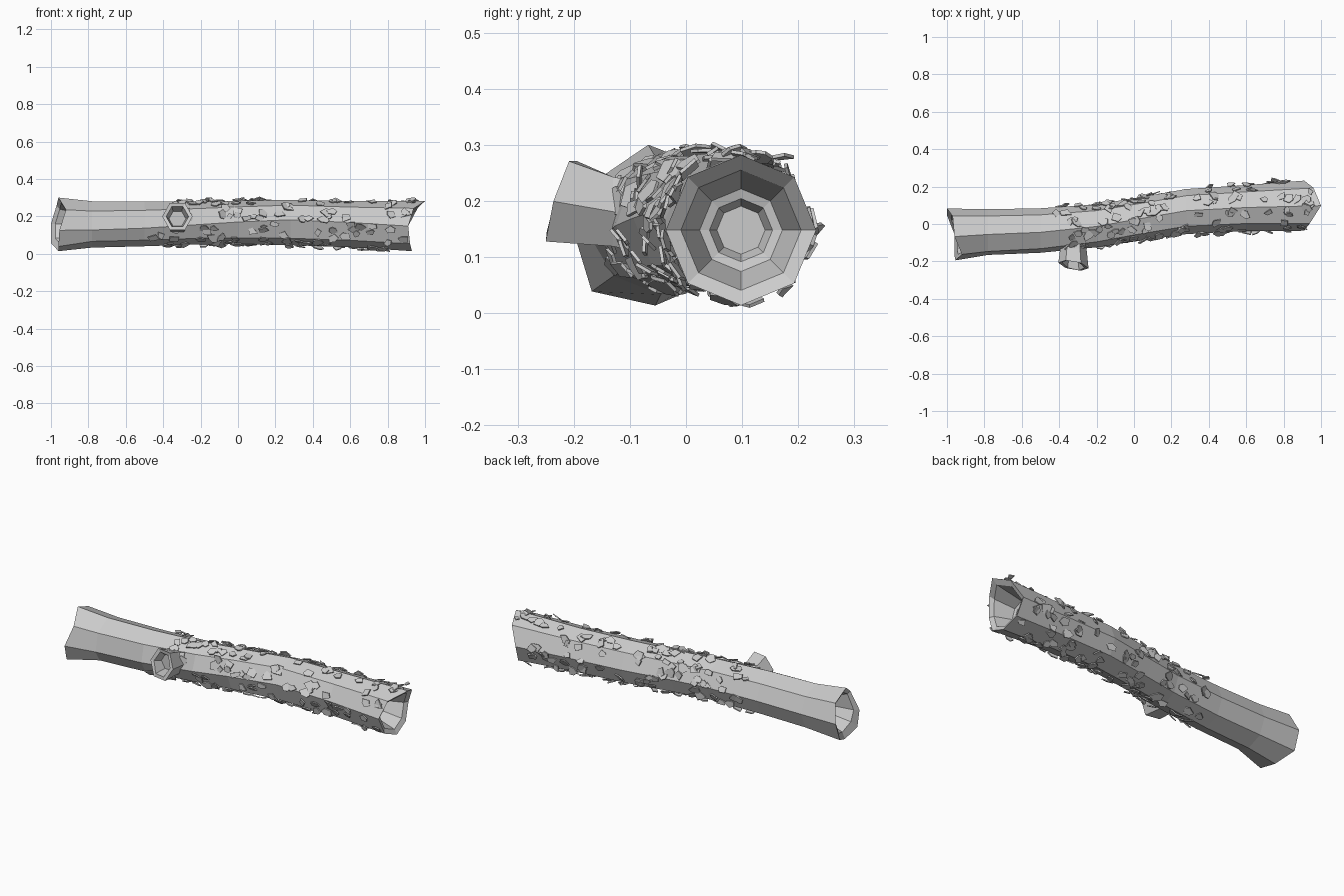
import bpy, bmesh, math, random
from mathutils import Vector, Matrix

random.seed(7)
if "Cube" in bpy.data.objects:
    bpy.data.objects.remove(bpy.data.objects["Cube"])

grey = bpy.data.materials.new("bark grey")
grey.use_nodes = True
grey.diffuse_color = (0.6, 0.6, 0.6, 1)
grey.node_tree.nodes["Principled BSDF"].inputs["Base Color"].default_value = (0.6, 0.6, 0.6, 1)


def finish(name, bm):
    mesh = bpy.data.meshes.new(name)
    bm.to_mesh(mesh)
    bm.free()
    mesh.materials.append(grey)
    obj = bpy.data.objects.new(name, mesh)
    bpy.context.collection.objects.link(obj)


def loft(name, rings):
    """Skin a list of equal rings and close both ends."""
    bm = bmesh.new()
    loops = [[bm.verts.new(p) for p in ring] for ring in rings]
    n = len(loops[0])
    for a, b in zip(loops, loops[1:]):
        for i in range(n):
            bm.faces.new((a[i], a[(i + 1) % n], b[(i + 1) % n], b[i]))
    for loop in (loops[0], loops[-1]):
        tip = bm.verts.new(sum((v.co for v in loop), Vector()) / n)
        for i in range(n):
            bm.faces.new((loop[i], loop[(i + 1) % n], tip))
    bmesh.ops.recalc_face_normals(bm, faces=bm.faces)
    finish(name, bm)


# Hollow log: centre line stations (x, y, z, radius, twist) and ragged ends
SIDES = 8
STATIONS = [(-0.96, -0.055, 0.16, 0.138, 1), (-0.78, -0.045, 0.157, 0.124, 1),
            (-0.5, -0.036, 0.16, 0.12, 0.8), (-0.2, -0.01, 0.165, 0.115, 0.3),
            (0.0, 0.022, 0.167, 0.116, -0.1), (0.28, 0.066, 0.167, 0.121, -0.5),
            (0.6, 0.085, 0.158, 0.123, -0.3), (0.93, 0.098, 0.148, 0.134, 0)]
TWIST = [0, 0, 5, 10, 14, 2, 0, 0]
LEFT_RAG = [-0.04, -0.01, 0, 0.04, 0.005, 0, 0, -0.04]
RIGHT_RAG = [-0.02, 0.03, 0.07, 0.01, -0.02, -0.01, 0, -0.01]
LEFT_FLARE = [1, 1, 1.02, 0.95, 1.04, 1.2, 1.06, 1.05]
NONE = [0] * SIDES
ROUND = [1] * SIDES


def ring(station, scale=1.0, shift=0.0, rag=NONE, flare=ROUND):
    x, y, z, r, twist = station
    pts = []
    for k in range(SIDES):
        a = math.tau * k / SIDES + math.radians(TWIST[k] * twist)
        rk = r * scale * flare[k]
        pts.append(Vector((x + shift + rag[k], y + rk * math.cos(a), z + rk * math.sin(a))))
    return pts


outer = [ring(s) for s in STATIONS]
outer[0] = ring(STATIONS[0], rag=LEFT_RAG, flare=LEFT_FLARE)
outer[-1] = ring(STATIONS[-1], rag=RIGHT_RAG)

# Stepped hollow: (radius scale, depth, share of the ragged edge)
HOLLOW = [(0.8, 0.015, 0.8), (0.55, 0.12, 0), (0.42, 0.125, 0), (0.32, 0.16, 0)]


def hollow(station, rag, direction):
    return [ring(station, s, direction * d, [v * share for v in rag])
            for s, d, share in HOLLOW]


loft("log", hollow(STATIONS[0], LEFT_RAG, 1)[::-1] + outer
     + hollow(STATIONS[-1], RIGHT_RAG, -1))


# Broken branch stub on the front, flared and hollow
def stub_ring(radius, y, slope=0.0):
    pts = []
    for k in range(6):
        a = math.tau * k / 6
        c, s = math.cos(a), math.sin(a)
        pts.append(Vector((-0.324 + radius * c, y + slope * (s - 0.6 * c),
                           0.2 + radius * 1.02 * s - 0.2 * (y + 0.225))))
    return pts


loft("branch_stub", [stub_ring(0.072, -0.07), stub_ring(0.07, -0.13),
                     stub_ring(0.081, -0.222, 0.024), stub_ring(0.06, -0.22, 0.024),
                     stub_ring(0.045, -0.16)])


# Bark flakes: thin ragged plates scattered around the log
def surface(x, k, t):
    """Point and outward normal at x on side k, a share t across the side."""
    j = (k + 1) % SIDES
    i = max(n for n in range(len(STATIONS) - 1) if STATIONS[n][0] <= x)
    f = (x - STATIONS[i][0]) / (STATIONS[i + 1][0] - STATIONS[i][0])
    low, high = outer[i], outer[i + 1]
    near = low[k].lerp(high[k], f)
    across = low[j].lerp(high[j], f) - near
    return near + across * t, across.cross(high[k] - low[k]).normalized()


def add_flake(bm, point, normal):
    tilt = Vector([random.uniform(-0.35, 0.35) for _ in range(3)])
    turn = (normal + tilt).to_track_quat('Z', 'Y').to_matrix().to_4x4()
    place = Matrix.Translation(point + normal * 0.009) @ turn
    n = random.choice((4, 5, 5, 6))
    size = random.uniform(0.024, 0.037)
    start = random.uniform(0, math.tau)
    layers = ([], [])
    for i in range(n):
        a = start + math.tau * (i + random.uniform(-0.25, 0.25)) / n
        r = size * random.uniform(0.65, 1.15)
        for layer, h in zip(layers, (-0.003, 0.003)):
            co = place @ Vector((r * math.cos(a), 0.8 * r * math.sin(a), h))
            co.z = max(co.z, 0)
            layer.append(bm.verts.new(co))
    bottom, top = layers
    bm.faces.new(top)
    bm.faces.new(bottom[::-1])
    for i in range(n):
        j = (i + 1) % n
        bm.faces.new((bottom[i], bottom[j], top[j], top[i]))


flakes = bmesh.new()
for n in range(216):
    x = -0.45 + 1.35 * random.random() ** 0.9
    add_flake(flakes, *surface(x, n % SIDES, random.random()))

# A cluster of flakes along the upper lip of the open end
for y in (0.07, 0.1, 0.13, 0.17):
    add_flake(flakes, Vector((random.uniform(0.92, 0.955), y, 0.27)), Vector((0, 0.1, 1)))
finish("bark_flakes", flakes)
